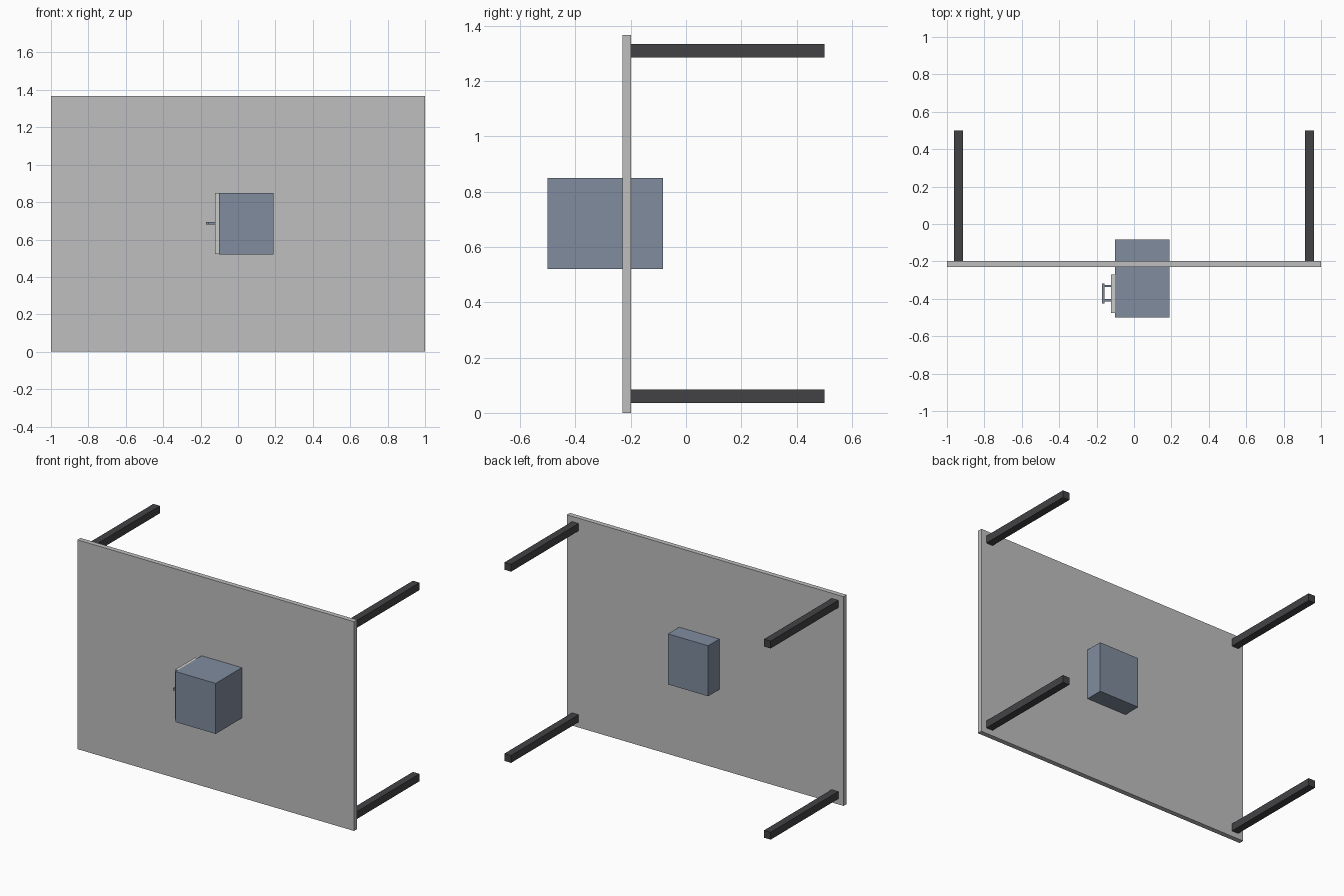
import bpy
import bmesh
from mathutils import Vector

if "Cube" in bpy.data.objects:
    bpy.data.objects.remove(bpy.data.objects["Cube"], do_unlink=True)


def material(name, r, g, b):
    mat = bpy.data.materials.new(name)
    mat.use_nodes = True
    mat.diffuse_color = (r, g, b, 1)
    bsdf = next(n for n in mat.node_tree.nodes if n.type == 'BSDF_PRINCIPLED')
    bsdf.inputs["Base Color"].default_value = (r, g, b, 1)
    return mat


def box(name, low, high, mat):
    """Flat-faced box between two opposite corners."""
    low, high = Vector(low), Vector(high)
    size, mid = high - low, (low + high) / 2
    bm = bmesh.new()
    bmesh.ops.create_cube(bm, size=1)
    for v in bm.verts:
        v.co = Vector(a * b for a, b in zip(v.co, size))
    mesh = bpy.data.meshes.new(name)
    bm.to_mesh(mesh)
    bm.free()
    mesh.materials.append(mat)
    obj = bpy.data.objects.new(name, mesh)
    obj.location = mid
    bpy.context.collection.objects.link(obj)
    return obj


grey = material("light grey", 0.52, 0.52, 0.52)
charcoal = material("charcoal", 0.055, 0.055, 0.061)
steel = material("blue grey", 0.216, 0.263, 0.342)
pale = material("pale grey", 0.60, 0.60, 0.58)

# Upright panel
box("panel", (-1, -0.23, 0), (1, -0.198, 1.367), grey)

# Four square legs pointing backwards
for side, x in (("right", -0.938), ("left", 0.938)):
    for level, z in (("lower", 0.06), ("upper", 1.309)):
        box(f"{level}_{side}_leg", (x - 0.024, -0.198, z - 0.024),
            (x + 0.024, 0.5, z + 0.024), charcoal)

# Cabinet through the panel, with a door on its right side
box("cabinet", (-0.102, -0.5, 0.52), (0.189, -0.083, 0.85), steel)
box("door", (-0.122, -0.475, 0.522), (-0.102, -0.27, 0.848), pale)

# Door handle: two posts and a grip
for name, y in (("front", -0.408), ("back", -0.332)):
    box(f"handle_{name}_post", (-0.16, y - 0.006, 0.681),
        (-0.122, y + 0.006, 0.693), steel)
box("handle_grip", (-0.172, -0.424, 0.679), (-0.158, -0.318, 0.695), steel)
